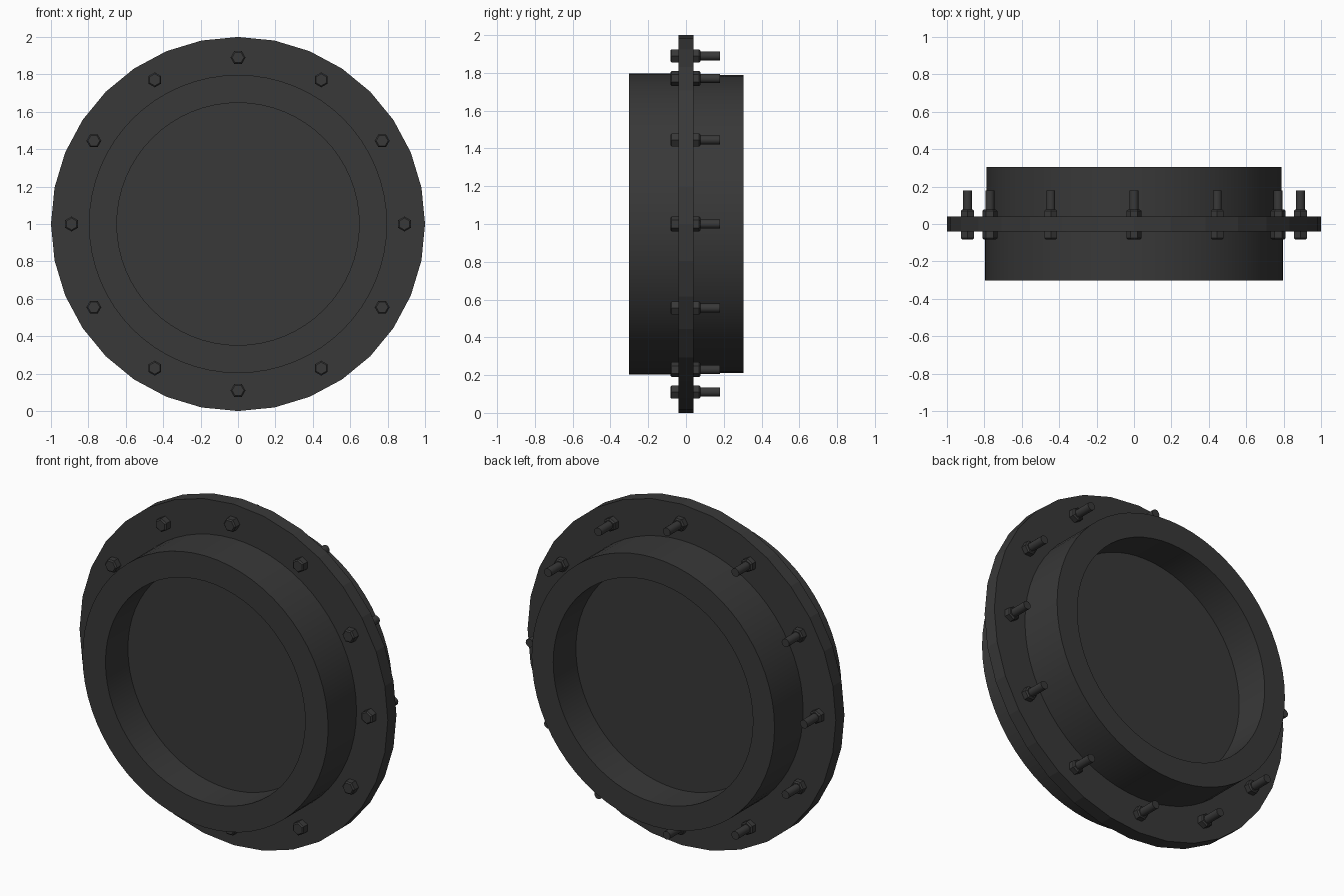
import bpy, bmesh, math
from mathutils import Matrix

if "Cube" in bpy.data.objects:
    bpy.data.objects.remove(bpy.data.objects["Cube"])

CZ = 1.0
dark = bpy.data.materials.new("dark_metal")
dark.diffuse_color = (0.04, 0.04, 0.04, 1)
dark.use_nodes = True
dark.node_tree.nodes["Principled BSDF"].inputs["Base Color"].default_value = dark.diffuse_color


def revolve(bm, profile, sides, matrix=Matrix()):
    """Spin (radius, y) points about the y axis and cap both ends."""
    rings = []
    for r, y in profile:
        rings.append([bm.verts.new(matrix @ Matrix.Rotation(-2 * math.pi * i / sides, 4, 'Y')
                                   .to_3x3().to_4x4() @ Matrix.Translation((r, y, 0)).to_translation())
                      for i in range(sides)])
    for a, b in zip(rings, rings[1:]):
        for i in range(sides):
            j = (i + 1) % sides
            bm.faces.new((a[i], a[j], b[j], b[i]))
    bm.faces.new(rings[0])
    bm.faces.new(rings[-1])


def finish(bm, name, smooth=False):
    bmesh.ops.recalc_face_normals(bm, faces=bm.faces)
    mesh = bpy.data.meshes.new(name)
    bm.to_mesh(mesh)
    bm.free()
    obj = bpy.data.objects.new(name, mesh)
    obj.location.z = CZ
    mesh.materials.append(dark)
    bpy.context.collection.objects.link(obj)
    if smooth:
        bpy.ops.object.select_all(action='DESELECT')
        obj.select_set(True)
        bpy.context.view_layer.objects.active = obj
        bpy.ops.object.shade_smooth_by_angle(angle=math.radians(30))
    return obj


# Hub: raised rim on both sides with a recessed web between
bm = bmesh.new()
revolve(bm, [(0.648, -0.095), (0.648, -0.303), (0.797, -0.303), (0.797, 0.0),
             (0.788, 0.0), (0.788, 0.305), (0.648, 0.305), (0.648, 0.095)], 64)
finish(bm, "hub", True)

# Flange plate
bm = bmesh.new()
revolve(bm, [(1.0, -0.04), (1.0, 0.04)], 32)
finish(bm, "flange")

# Twelve bolts: chamfered hex head, round shank, hex nut
for k in range(12):
    place = (Matrix.Rotation(-k * math.pi / 6, 4, 'Y') @ Matrix.Translation((0.89, 0, 0))
             @ Matrix.Rotation(math.pi / 2, 4, 'Y'))
    bm = bmesh.new()
    revolve(bm, [(0.032, -0.083), (0.04, -0.076), (0.04, -0.038)], 6, place)
    revolve(bm, [(0.024, -0.05), (0.024, 0.18)], 16, place)
    revolve(bm, [(0.04, 0.038), (0.04, 0.07), (0.032, 0.077)], 6, place)
    finish(bm, f"bolt_{k + 1}", True)
